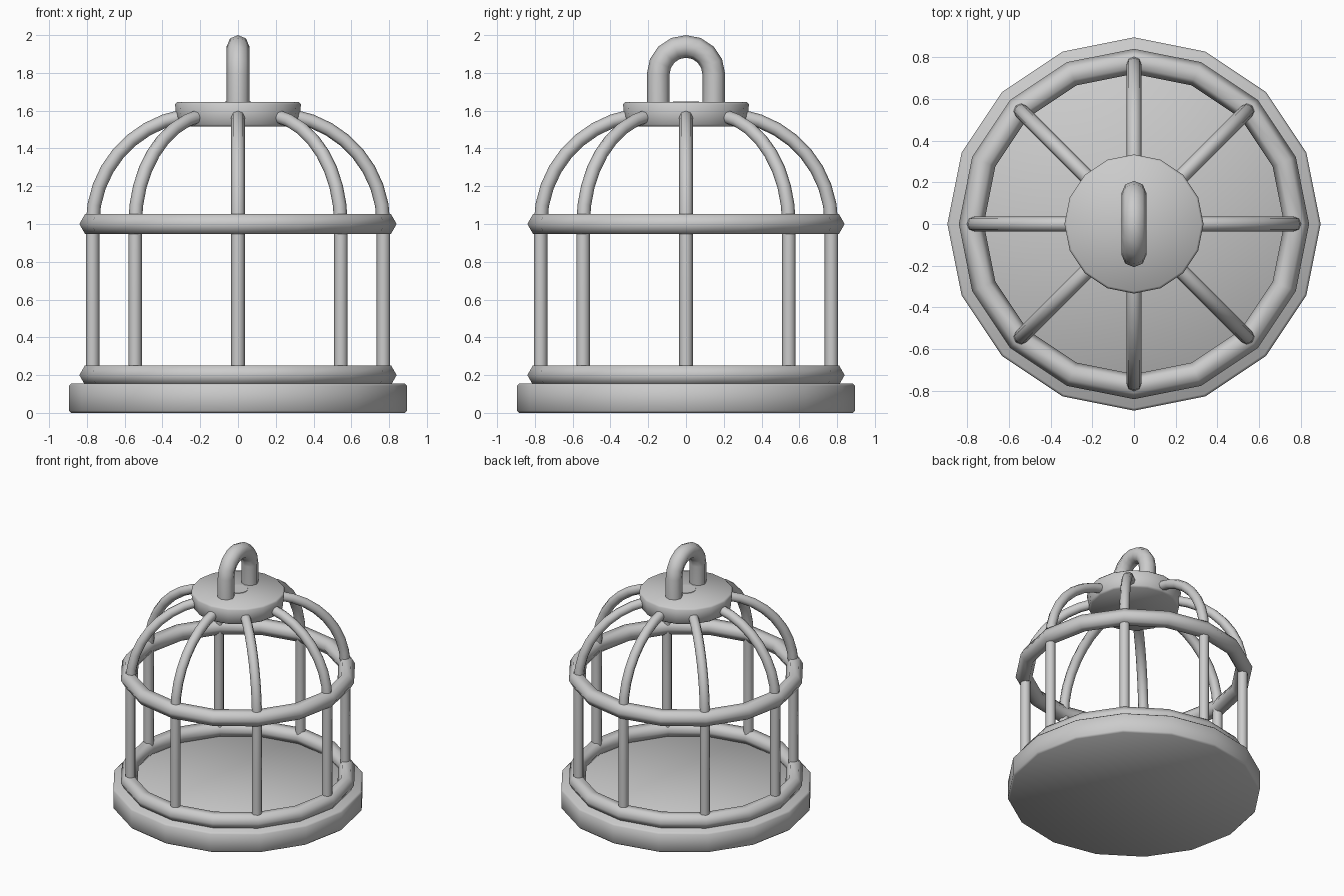
import bpy, bmesh
from math import sin, cos, pi, radians
from mathutils import Vector, Matrix

if "Cube" in bpy.data.objects:
    bpy.data.objects.remove(bpy.data.objects["Cube"])


def smooth(ob, angle=50):
    bpy.ops.object.select_all(action='DESELECT')
    ob.select_set(True)
    bpy.context.view_layer.objects.active = ob
    bpy.ops.object.shade_smooth_by_angle(angle=radians(angle))


def finish(name, bm):
    bmesh.ops.recalc_face_normals(bm, faces=bm.faces)
    me = bpy.data.meshes.new(name)
    bm.to_mesh(me)
    bm.free()
    ob = bpy.data.objects.new(name, me)
    bpy.context.collection.objects.link(ob)
    smooth(ob)
    return ob


def disc(name, r_bottom, r_top, z0, z1, bevel=0.0, sides=16):
    bm = bmesh.new()
    bmesh.ops.create_cone(bm, cap_ends=True, segments=sides, radius1=r_bottom,
                          radius2=r_top, depth=z1 - z0,
                          matrix=Matrix.Translation((0, 0, (z0 + z1) / 2)))
    if bevel:
        rim = [e for e in bm.edges if abs(e.verts[0].co.z - e.verts[1].co.z) < 1e-4]
        bmesh.ops.bevel(bm, geom=rim, offset=bevel, segments=1, affect='EDGES')
    return finish(name, bm)


def tube(name, path, radius, turn=0.0, sides=8):
    """Sweep a round section along a path of (distance, height) points."""
    rot = Matrix.Rotation(turn, 3, 'Z')
    pts = [Vector((d, 0, z)) for d, z in path]
    side = Vector((0, 1, 0))
    bm = bmesh.new()
    rings = []
    for i, p in enumerate(pts):
        t = (pts[min(i + 1, len(pts) - 1)] - pts[max(i - 1, 0)]).normalized()
        n = t.cross(side)
        rings.append([bm.verts.new(rot @ (p + radius * (n * cos(a) + side * sin(a))))
                      for a in (2 * pi * k / sides for k in range(sides))])
    for a, b in zip(rings, rings[1:]):
        for k in range(sides):
            j = (k + 1) % sides
            bm.faces.new((a[k], a[j], b[j], b[k]))
    bm.faces.new(rings[0])
    bm.faces.new(rings[-1])
    return finish(name, bm)


def ring(name, z):
    bpy.ops.mesh.primitive_torus_add(major_segments=16, minor_segments=6,
                                     major_radius=0.78, minor_radius=0.06,
                                     location=(0, 0, z))
    ob = bpy.context.object
    ob.name = name
    smooth(ob, 65)


# base tray and the two hoops
disc("base", 0.895, 0.895, 0.0, 0.155, 0.012)
ring("lower_hoop", 0.2)
ring("middle_hoop", 1.0)

# eight bars, upright and then arching in to the cap
bar = [(0.77, 0.17), (0.77, 0.6)]
bar += [(0.19 + 0.58 * cos(a), 1.0 + 0.58 * sin(a))
        for a in (radians(90) * k / 9 for k in range(10))]
for i in range(8):
    tube(f"bar_{i + 1}", bar, 0.036, i * pi / 4)

# cap with a small centre stud
disc("cap", 0.32, 0.335, 1.515, 1.645, 0.012)
disc("cap_stud", 0.07, 0.07, 1.6, 1.649)

# hanging loop, lying in the side plane
loop = [(0.147, 1.58)]
loop += [(0.147 * cos(a), 1.793 + 0.147 * sin(a)) for a in (pi * k / 8 for k in range(9))]
loop += [(-0.147, 1.58)]
tube("hanging_loop", loop, 0.06, pi / 2)
